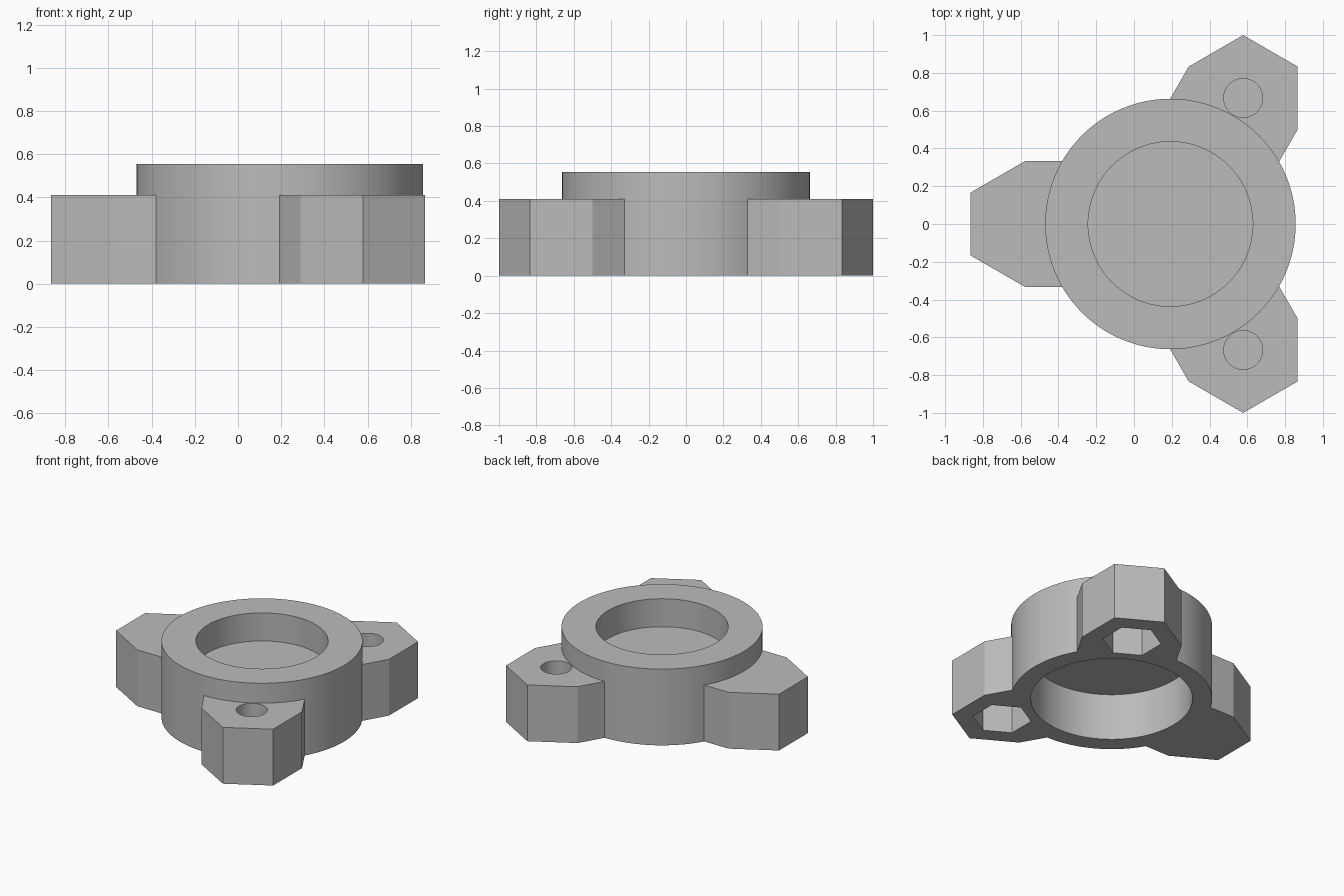
import bpy, bmesh
from math import radians, sin, cos, pi
from mathutils import Matrix

cube = bpy.data.objects.get("Cube")
if cube:
    bpy.data.objects.remove(cube, do_unlink=True)

AXIS_X = 0.193       # axis of the round housing
LUG_DIST = 0.77      # housing axis to bolt axis
LUG_R = 0.333        # corner radius of a lug

grey = bpy.data.materials.new("plain grey")
grey.use_nodes = True
colour = (0.5, 0.5, 0.5, 1)
grey.diffuse_color = colour
grey.node_tree.nodes["Principled BSDF"].inputs["Base Color"].default_value = colour


def prism(name, points, z0, z1, turn=0.0):
    """Extrude an outline given around the housing axis, turned about it."""
    bm = bmesh.new()
    face = bm.faces.new([bm.verts.new((x, y, z0)) for x, y in points])
    out = bmesh.ops.extrude_face_region(bm, geom=[face])
    top = [v for v in out["geom"] if isinstance(v, bmesh.types.BMVert)]
    bmesh.ops.translate(bm, verts=top, vec=(0, 0, z1 - z0))
    place = Matrix.Translation((AXIS_X, 0, 0)) @ Matrix.Rotation(turn, 4, "Z")
    bm.transform(place)
    bmesh.ops.recalc_face_normals(bm, faces=bm.faces)
    mesh = bpy.data.meshes.new(name)
    bm.to_mesh(mesh)
    bm.free()
    mesh.materials.append(grey)
    obj = bpy.data.objects.new(name, mesh)
    bpy.context.collection.objects.link(obj)
    return obj


def ring(radius, sides, cx=0.0, start=0.0):
    return [(cx + radius * cos(start + 2 * pi * i / sides),
             radius * sin(start + 2 * pi * i / sides)) for i in range(sides)]


def combine(target, tool, operation):
    """Apply a boolean and discard the tool."""
    bpy.context.view_layer.objects.active = target
    mod = target.modifiers.new(operation.lower(), "BOOLEAN")
    mod.operation = operation
    mod.solver = "EXACT"
    mod.object = tool
    bpy.ops.object.modifier_apply(modifier=mod.name)
    bpy.data.objects.remove(tool, do_unlink=True)


# Round housing
housing = prism("bearing_housing", ring(0.663, 128), 0, 0.555)

# Three hexagonal lugs, squared off where they run into the housing
turns = [radians(a) for a in (60, 180, 300)]
outline = [(0.56, -LUG_R)]
outline += [(LUG_DIST + LUG_R * cos(radians(a)), LUG_R * sin(radians(a)))
            for a in (-90, -30, 30, 90)]
outline += [(0.56, LUG_R)]
for turn in turns:
    combine(housing, prism("lug", outline, 0, 0.41, turn), "UNION")

# Bearing seat below and round recess above, with a thin web between
combine(housing, prism("bearing_seat", ring(0.533, 128), -0.1, 0.339), "DIFFERENCE")
combine(housing, prism("top_recess", ring(0.436, 128), 0.351, 0.7), "DIFFERENCE")

# Nut pockets below and bolt holes above, also separated by a thin web
for turn in turns:
    nut = prism("nut_pocket", ring(0.195, 6, LUG_DIST, pi / 6), -0.1, 0.25, turn)
    combine(housing, nut, "DIFFERENCE")
    bolt = prism("bolt_hole", ring(0.103, 48, LUG_DIST), 0.262, 0.5, turn)
    combine(housing, bolt, "DIFFERENCE")

# Smooth round walls, crisp corners
bpy.ops.object.select_all(action="DESELECT")
housing.select_set(True)
bpy.context.view_layer.objects.active = housing
bpy.ops.object.shade_smooth_by_angle(angle=radians(25))
